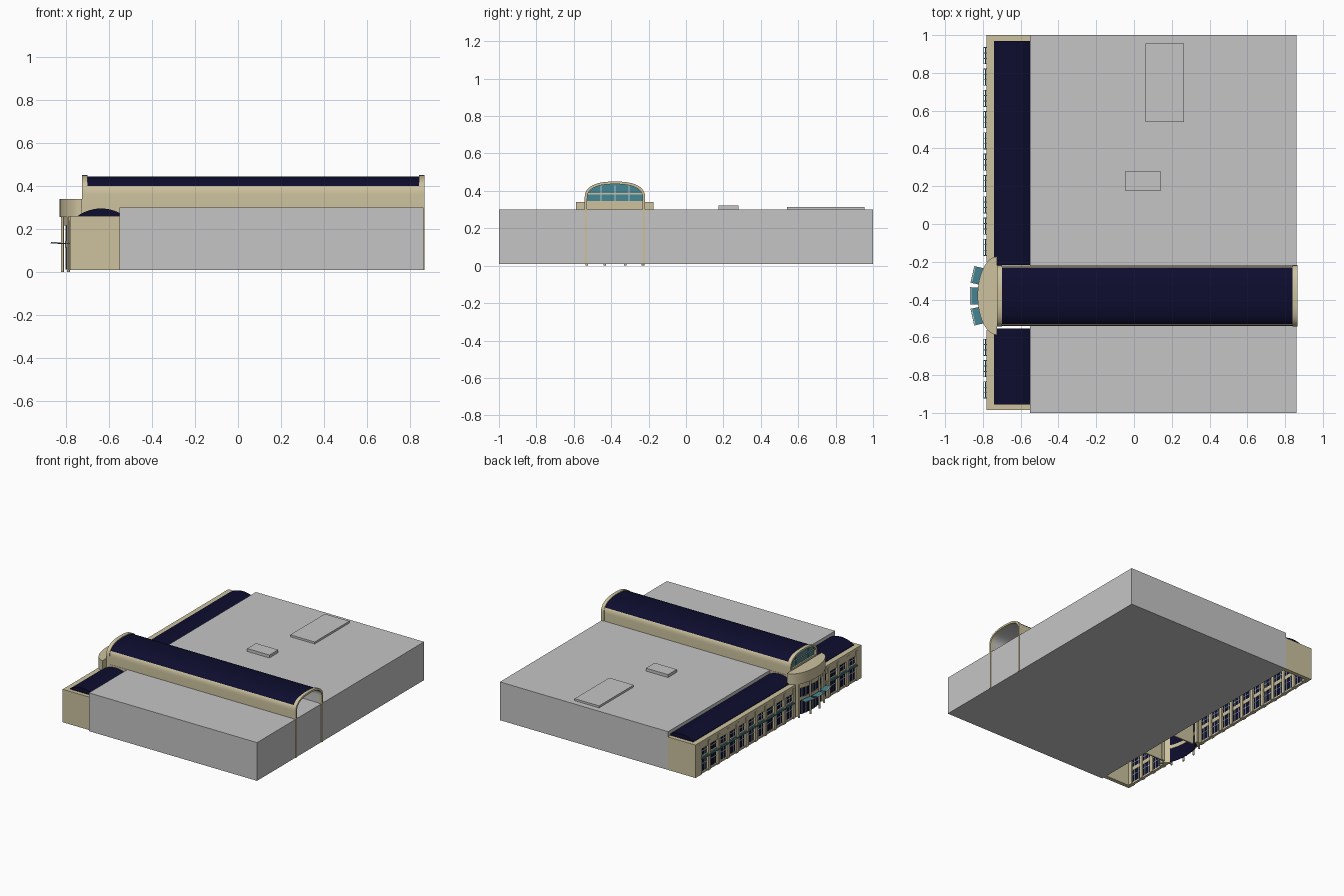
import bpy, bmesh, math

if "Cube" in bpy.data.objects:
    bpy.data.objects.remove(bpy.data.objects["Cube"])

def mat(name, r, g, b):
    m = bpy.data.materials.new(name)
    m.diffuse_color = (r, g, b, 1)
    m.use_nodes = True
    m.node_tree.nodes["Principled BSDF"].inputs["Base Color"].default_value = m.diffuse_color
    return m

GREY = mat("grey_block", 0.56, 0.56, 0.56)
BEIGE = mat("beige_stone", 0.61, 0.54, 0.345)
NAVY = mat("navy_roof", 0.004, 0.004, 0.028)
TEAL = mat("teal_glass", 0.06, 0.24, 0.30)
PALE = mat("pale_frame", 0.50, 0.60, 0.62)

def finish(name, bm, mats, smooth=False):
    bmesh.ops.recalc_face_normals(bm, faces=bm.faces)
    me = bpy.data.meshes.new(name)
    bm.to_mesh(me)
    bm.free()
    for m in mats:
        me.materials.append(m)
    ob = bpy.data.objects.new(name, me)
    bpy.context.collection.objects.link(ob)
    if smooth:
        bpy.ops.object.select_all(action='DESELECT')
        ob.select_set(True)
        bpy.context.view_layer.objects.active = ob
        bpy.ops.object.shade_smooth_by_angle(angle=math.radians(35))
    return ob

def boxes(name, items, m):
    """One object made of boxes (x0, x1, y0, y1, z0, z1)."""
    bm = bmesh.new()
    for x0, x1, y0, y1, z0, z1 in items:
        r = bmesh.ops.create_cube(bm, size=1)
        for v in r["verts"]:
            v.co = ((x0 + x1) / 2 + v.co.x * (x1 - x0),
                    (y0 + y1) / 2 + v.co.y * (y1 - y0),
                    (z0 + z1) / 2 + v.co.z * (z1 - z0))
    return finish(name, bm, [m])

def prism(name, pts, axis, a, b, mats, smooth=False, rule=None):
    """Closed 2D outline extruded from a to b along an axis."""
    put = {"x": lambda p, t: (t, p[0], p[1]),
           "y": lambda p, t: (p[0], t, p[1]),
           "z": lambda p, t: (p[0], p[1], t)}[axis]
    bm = bmesh.new()
    lo = [bm.verts.new(put(p, a)) for p in pts]
    hi = [bm.verts.new(put(p, b)) for p in pts]
    n = len(pts)
    bm.faces.new(lo)
    bm.faces.new(hi)
    for i in range(n):
        j = (i + 1) % n
        bm.faces.new((lo[i], lo[j], hi[j], hi[i]))
    bmesh.ops.recalc_face_normals(bm, faces=bm.faces)
    if rule:
        for f in bm.faces:
            f.material_index = rule(f.calc_center_median(), f.normal)
    return finish(name, bm, mats, smooth)

YC = -0.38  # centre line of the vaulted hall

def arch(hw, spring, top, z0, n=24):
    pts = [(YC + hw, z0)]
    for i in range(n + 1):
        t = math.pi * i / n
        c, s = math.cos(t), max(0.0, math.sin(t))
        pts.append((YC + math.copysign(hw * abs(c) ** 0.8, c),
                    spring + (top - spring) * s ** 0.8))
    return pts + [(YC - hw, z0)]

def ring(hw, spring, top, z0, th):
    return arch(hw, spring, top, z0) + arch(hw - th, spring, top - th, z0)[::-1]

# Main block and roof units
boxes("main_block", [(-0.55, 0.86, -1, 1, 0.01, 0.30)], GREY)
boxes("roof_units", [(0.06, 0.265, 0.54, 0.955, 0.295, 0.315),
                     (-0.045, 0.14, 0.175, 0.28, 0.295, 0.322)], GREY)

# Vaulted hall: beige walls, navy top, grey inside
def vault_rule(c, n):
    if n.y * (c.y - YC) + n.z * (c.z - 0.34) < 0:
        return 2
    return 1 if c.z > 0.40 else 0
prism("vault_shell", ring(0.159, 0.36, 0.444, 0.295, 0.008), "x", -0.715, 0.85,
      [BEIGE, NAVY, GREY], True, vault_rule)
for nm, a, b in (("front", -0.725, -0.698), ("rear", 0.84, 0.865)):
    prism("vault_end_arch_" + nm, ring(0.162, 0.36, 0.45, 0.01, 0.014), "x", a, b, [BEIGE], True)
boxes("hall_partitions", [(-0.725, -0.55, y - 0.005, y + 0.005, 0.01, 0.30)
                          for y in (YC - 0.156, YC + 0.156)], BEIGE)

# Glazed gable of the vault with its bars
prism("gable_glass", arch(0.152, 0.36, 0.44, 0.33), "x", -0.704, -0.698, [TEAL])
boxes("gable_sill", [(-0.715, -0.695, YC - 0.15, YC + 0.15, 0.25, 0.345)], BEIGE)
boxes("gable_bars", [(-0.709, -0.693, YC + d - 0.002, YC + d + 0.002, 0.34, 0.43)
                     for d in (-0.075, 0, 0.075)], PALE)
boxes("gable_transom", [(-0.710, -0.692, YC - 0.15, YC + 0.15, 0.382, 0.388)], BEIGE)

# Front wing: parapet, end walls and barrel roofs
RUNS = [(-0.985, -0.56), (-0.20, 1.0)]
boxes("wing_end_walls", [(-0.78, -0.55, -0.985, -0.955, 0.01, 0.26),
                         (-0.78, -0.55, 0.97, 1.0, 0.01, 0.26)], BEIGE)
bands = []
for y0, y1 in RUNS:
    bands += [(-0.78, -0.738, y0, y1, 0.235, 0.26),
              (-0.778, -0.755, y0, y1, 0.20, 0.236),
              (-0.776, -0.757, y0, y1, 0.115, 0.143),
              (-0.776, -0.757, y0, y1, 0.01, 0.022)]
boxes("facade_bands", bands, BEIGE)
curve = [(-0.74 + 0.19 * i / 16, 0) for i in range(17)]
curve = [(x, 0.295 - 0.031 * ((x + 0.635) / 0.105) ** 2) for x, _ in curve]
for nm, y0, y1 in (("short", -0.955, -0.552), ("long", -0.217, 0.97)):
    prism("barrel_roof_" + nm, [(-0.74, 0.255)] + curve + [(-0.55, 0.255)],
          "y", y0, y1, [NAVY], True)

# Facade bays: piers, glass, window bars
STEP = 0.1128
bays = [0.891 - STEP * i for i in range(10)] + [-0.653 - STEP * i for i in range(3)]
edges = sorted({round(b + s * STEP / 2, 3) for b in bays for s in (-1, 1)})
boxes("facade_piers", [(-0.782, -0.75, y - 0.014, y + 0.014, 0.01, 0.24) for y in edges]
      + [(-0.78, -0.752, -0.985, -0.93, 0.01, 0.24), (-0.78, -0.752, 0.945, 1.0, 0.01, 0.24)], BEIGE)
boxes("facade_glass", [(-0.766, -0.761, y0 + 0.01, y1 - 0.01, 0.012, 0.24) for y0, y1 in RUNS], NAVY)
bars = []
for b in bays:
    for d in (-0.021, 0.021):
        bars.append((-0.769, -0.758, b + d - 0.0025, b + d + 0.0025, 0.02, 0.205))
    for z in (0.08, 0.175):
        bars.append((-0.769, -0.758, b - 0.043, b + 0.043, z - 0.0025, z + 0.0025))
boxes("window_bars", bars, PALE)

# Sunshades: open slatted frames over each bay
shade = []
for b in bays:
    shade += [(x, x + 0.004, b - 0.045, b + 0.045, 0.130, 0.136) for x in (-0.797, -0.788, -0.780)]
    shade += [(-0.797, -0.774, b + d - 0.002, b + d + 0.002, 0.130, 0.135)
              for d in (-0.043, -0.0145, 0.0145, 0.043)]
boxes("bay_sunshades", shade, TEAL)

# Entrance: half-oval drum, curved walls, glazing, columns
def oval(a, b, t0, t1, n=24):
    ts = [math.radians(t0 + (t1 - t0) * i / n) for i in range(n + 1)]
    return [(-0.725 - a * math.sin(t), YC + b * math.cos(t)) for t in ts]

def oval_wall(name, a, b, th, t0, t1, z0, z1, m):
    prism(name, oval(a, b, t0, t1) + oval(a - th, b - th, t0, t1)[::-1], "z", z0, z1, [m], True)

prism("entrance_drum", oval(0.103, 0.207, 0, 180, 40), "z", 0.256, 0.34, [BEIGE], True)
oval_wall("entrance_wall_left", 0.098, 0.20, 0.025, 0, 40, 0.01, 0.257, BEIGE)
oval_wall("entrance_wall_right", 0.098, 0.20, 0.025, 140, 180, 0.01, 0.257, BEIGE)
oval_wall("entrance_glass", 0.072, 0.176, 0.005, 35, 145, 0.012, 0.257, NAVY)
oval_wall("entrance_floor_band", 0.078, 0.181, 0.014, 35, 145, 0.115, 0.143, BEIGE)
oval_wall("entrance_top_band", 0.088, 0.19, 0.02, 35, 145, 0.215, 0.257, BEIGE)
for i, (x, y) in enumerate(oval(0.073, 0.177, 40, 140, 8)):
    boxes("entrance_mullion_%d" % i, [(x - 0.003, x + 0.003, y - 0.003, y + 0.003, 0.012, 0.22)], PALE)
for i, d in enumerate((-0.15, -0.055, 0.055, 0.15)):
    x = -0.725 - 0.094 * math.sqrt(1 - (d / 0.2) ** 2)
    disc = [(x + 0.007 * math.cos(k * math.pi / 6), YC + d + 0.007 * math.sin(k * math.pi / 6))
            for k in range(12)]
    prism("entrance_column_%d" % i, disc, "z", 0, 0.26, [BEIGE], True)

# Entrance sunshades: three tilted panels fanned round the drum
for i, (x, y, rot) in enumerate(((-0.832, -0.272, -0.22), (-0.845, YC, 0), (-0.832, -0.488, 0.22))):
    panel = boxes("entrance_sunshade_%d" % i, [(-0.018, 0.028, -0.045, 0.045, -0.002, 0.002)], TEAL)
    rail = boxes("entrance_sunshade_rail_%d" % i, [(-0.024, -0.017, -0.046, 0.046, -0.003, 0.003)], PALE)
    for ob in (panel, rail):
        ob.location = (x, y, 0.134)
        ob.rotation_euler = (0, 0.1, rot)
